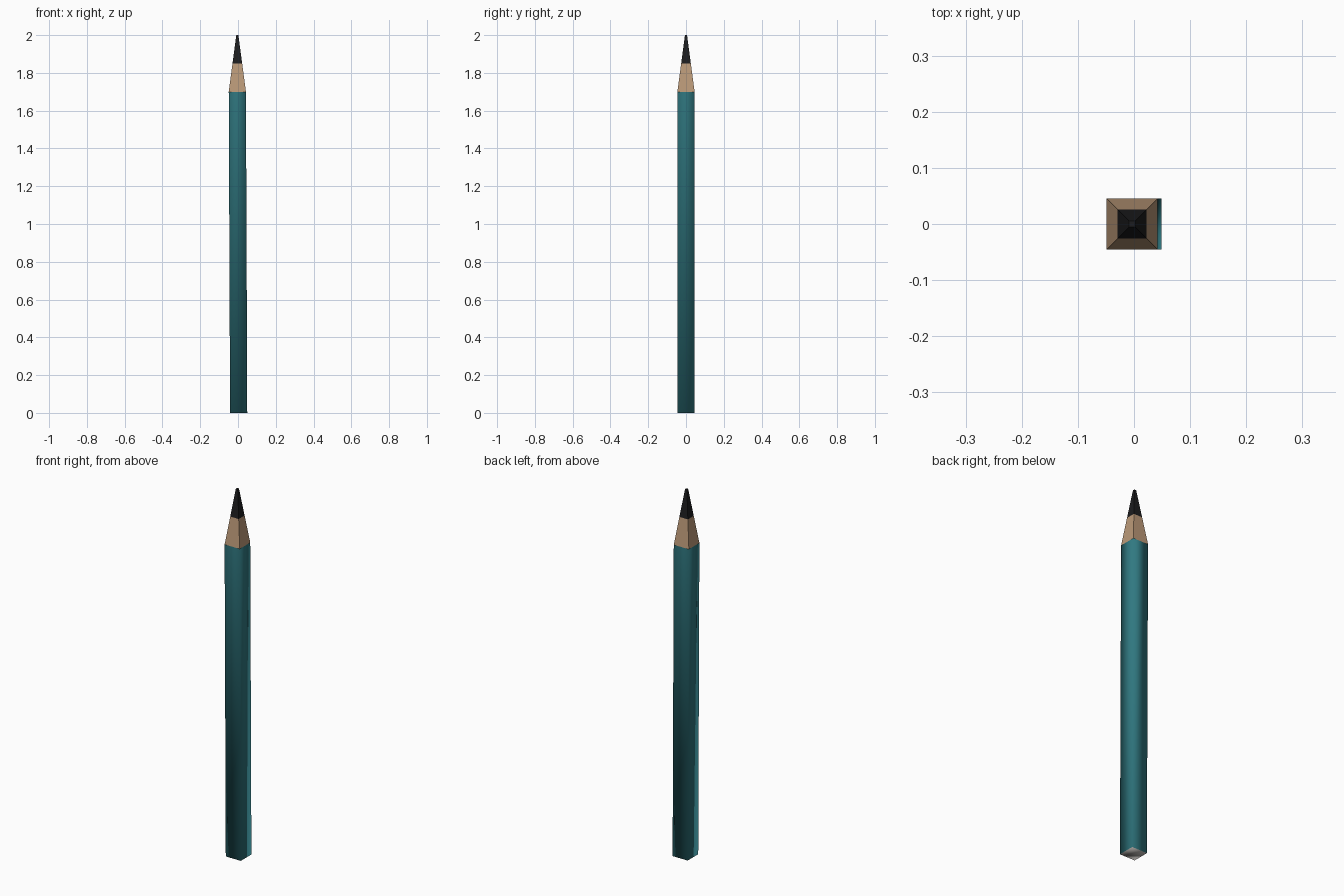
import bpy, bmesh

if "Cube" in bpy.data.objects:
    bpy.data.objects.remove(bpy.data.objects["Cube"])


def material(name, rgb):
    m = bpy.data.materials.new(name)
    m.diffuse_color = (*rgb, 1)
    m.use_nodes = True
    m.node_tree.nodes["Principled BSDF"].inputs["Base Color"].default_value = m.diffuse_color
    return m


def square_loft(name, rings, mats, cap_bottom=False, cap_top=False, smooth=False):
    """Loft between square rings given as (centre x, half width, z)."""
    bm = bmesh.new()
    loops = [[bm.verts.new((cx + sx * h, sy * h, z))
              for sx, sy in ((-1, -1), (1, -1), (1, 1), (-1, 1))]
             for cx, h, z in rings]
    for a, b in zip(loops, loops[1:]):
        for i in range(4):
            j = (i + 1) % 4
            bm.faces.new((a[i], a[j], b[j], b[i]))
    if cap_bottom:
        bm.faces.new(loops[0][::-1]).material_index = len(mats) - 1
    if cap_top:
        bm.faces.new(loops[-1])
    for f in bm.faces:
        f.smooth = smooth
    me = bpy.data.meshes.new(name)
    bm.to_mesh(me)
    bm.free()
    for m in mats:
        me.materials.append(m)
    ob = bpy.data.objects.new(name, me)
    bpy.context.collection.objects.link(ob)
    return ob


teal = material("teal_paint", (0.03, 0.19, 0.22))
wood = material("bare_wood", (0.50, 0.32, 0.19))
lead = material("graphite", (0.012, 0.012, 0.013))
grey = material("end_grey", (0.42, 0.40, 0.38))

LEAN = 0.0035  # the shaft leans slightly towards -x

# Painted shaft with a grey end
square_loft("shaft", [(LEAN, 0.0455, 0), (-LEAN, 0.0455, 1.70)],
            [teal, grey], cap_bottom=True, smooth=True)

# Sharpened wood
square_loft("sharpened_wood", [(-LEAN, 0.0455, 1.70), (-LEAN, 0.0255, 1.85)], [wood])

# Lead point with a small blunt tip
square_loft("lead_point", [(-LEAN, 0.0255, 1.85), (-LEAN, 0.0055, 2.0)],
            [lead], cap_top=True)
